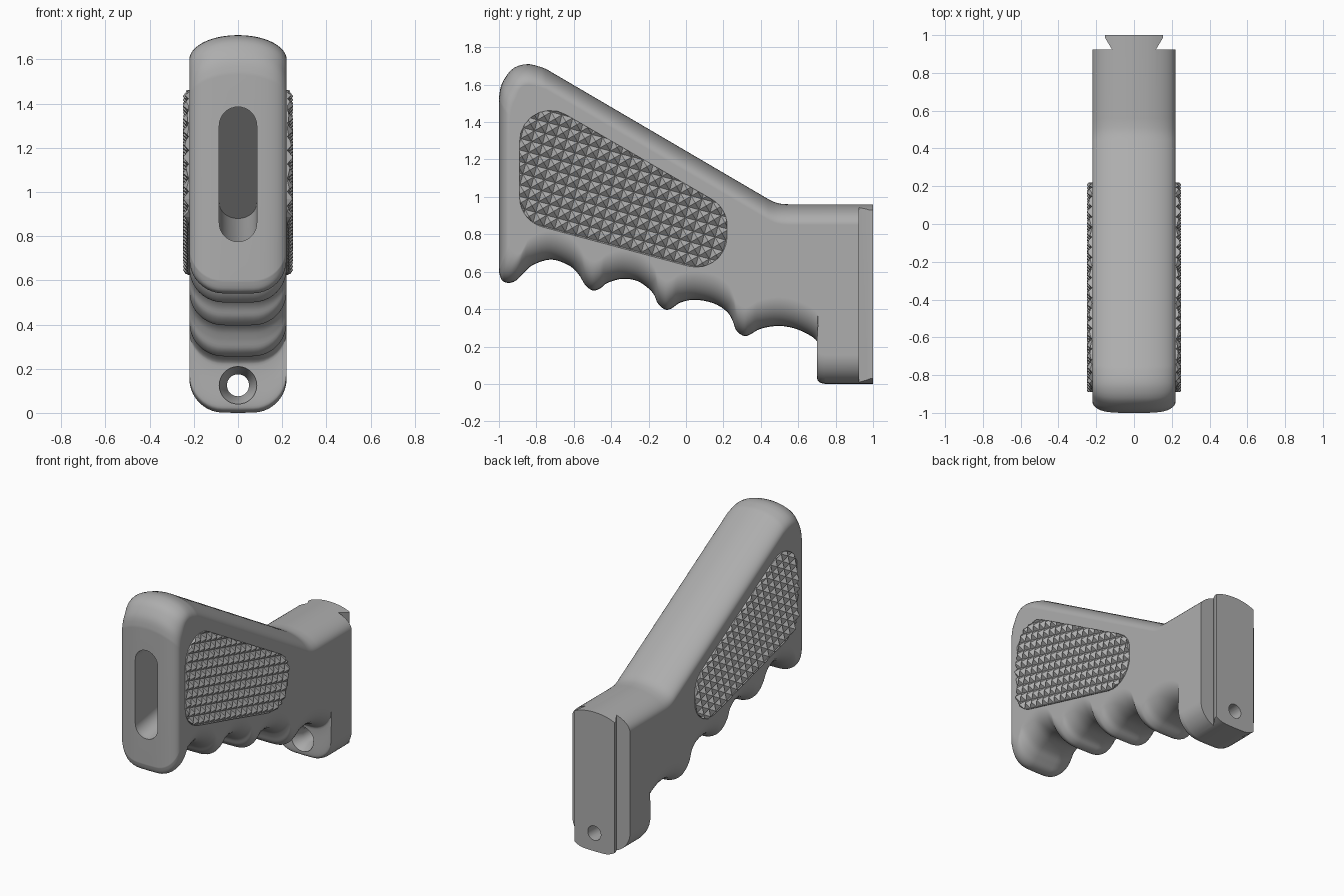
import bpy, bmesh, math
from mathutils import Vector, Matrix

if "Cube" in bpy.data.objects:
    bpy.data.objects.remove(bpy.data.objects["Cube"])

grey = bpy.data.materials.new("plain grey")
grey.diffuse_color = (0.42, 0.42, 0.42, 1)
grey.use_nodes = True
grey.node_tree.nodes["Principled BSDF"].inputs["Base Color"].default_value = grey.diffuse_color
HALF = 0.22


def make_object(name, bm, helper=False):
    bmesh.ops.recalc_face_normals(bm, faces=bm.faces)
    mesh = bpy.data.meshes.new(name)
    bm.to_mesh(mesh)
    bm.free()
    mesh.materials.append(grey)
    ob = bpy.data.objects.new(name, mesh)
    bpy.context.collection.objects.link(ob)
    ob.hide_render = helper
    if helper:
        ob.hide_set(True)
    return ob


def loft(bm, loops):
    """Skin closed loops of equal length and cap both ends."""
    rings = [[bm.verts.new(p) for p in lp] for lp in loops]
    n = len(rings[0])
    for a, b in zip(rings, rings[1:]):
        for i in range(n):
            j = (i + 1) % n
            bm.faces.new((a[i], a[j], b[j], b[i]))
    bm.faces.new(rings[0])
    bm.faces.new(rings[-1])
    return bm


def smooth_path(pts, steps=4):
    out = []
    for i in range(len(pts) - 1):
        p0, p1, p2, p3 = (Vector(pts[min(max(k, 0), len(pts) - 1)]) for k in range(i - 1, i + 3))
        for s in range(steps):
            t = s / steps
            out.append(0.5 * (2 * p1 + (p2 - p0) * t + (2 * p0 - 5 * p1 + 4 * p2 - p3) * t * t
                              + (3 * p1 - p0 - 3 * p2 + p3) * t ** 3))
    return out + [Vector(pts[-1])]


# Body outline: underside with finger grooves, then the top edge
under = smooth_path([
    (0.745, 0), (0.71, 0.012), (0.70, 0.05), (0.705, 0.19), (0.69, 0.24), (0.60, 0.29),
    (0.50, 0.31), (0.40, 0.295), (0.345, 0.265), (0.31, 0.256), (0.27, 0.285), (0.25, 0.335),
    (0.22, 0.385), (0.15, 0.43), (0.05, 0.45), (-0.03, 0.435), (-0.075, 0.405), (-0.11, 0.397),
    (-0.15, 0.43), (-0.17, 0.475), (-0.20, 0.51), (-0.26, 0.55), (-0.34, 0.562), (-0.42, 0.54),
    (-0.46, 0.51), (-0.50, 0.50), (-0.54, 0.53), (-0.57, 0.58), (-0.62, 0.63), (-0.72, 0.665),
    (-0.82, 0.635), (-0.87, 0.59), (-0.91, 0.552), (-0.95, 0.54), (-0.985, 0.555), (-1, 0.60)])
under = [Vector((1, 0))] + under
top = smooth_path([(-1, 1.53), (-0.99, 1.59), (-0.965, 1.64), (-0.92, 1.69), (-0.84, 1.71),
                   (-0.75, 1.685)], 3)
top += smooth_path([(0.44, 0.988), (0.47, 0.973), (0.51, 0.963), (0.56, 0.96)], 2) + [Vector((1, 0.96))]


def section(x):
    """Outline at x, drawn in at the underside, top and front to round the body."""
    u = min(abs(x) / HALF, 1)
    s = max(0, (abs(x) - 0.07) / 0.15)
    lift = 0.15 * (1 - math.sqrt(max(0, 1 - s * s))) + 0.004 * u
    drop = 0.11 * (1 - math.sqrt(1 - u * u))
    pull = 0.06 * (1 - math.sqrt(1 - u ** 4))
    pts = [(p, lift) for p in under] + [(p, -drop) for p in top]
    return [(x, p.x + pull * min(1, max(0, (-0.85 - p.x) / 0.12)), p.y + d) for p, d in pts]


half = [0.035] + [0.07 + 0.15 * math.sin(math.radians(a)) for a in range(0, 91, 9)]
half[-1] = HALF
stations = [-x for x in reversed(half)] + [0] + half
body = make_object("grip_body", loft(bmesh.new(), [section(x) for x in stations]))
cutters = []

# Deep front slot with a sloping back wall
bm = bmesh.new()
r, low, high = 0.085, 0.775, 1.385
slot = []
for k in range(34):
    a = math.pi * (k if k < 17 else k - 1) / 16
    slot.append((r * math.cos(a), (high - r if k < 17 else low + r) + r * math.sin(a)))
back = [(x, 0.88 + (z - low) * (high - 0.88) / (high - low)) for x, z in slot]
loft(bm, [[(x, -1.1, z) for x, z in slot], [(x, -0.97, z) for x, z in slot],
          [(x, -0.35 - (z - 0.88), z) for x, z in back]])
cutters.append(make_object("slot_cutter", bm, True))

# Countersunk screw hole through the foot
bm = bmesh.new()
loft(bm, [[(rad * math.cos(k * math.pi / 16), y, 0.125 + rad * math.sin(k * math.pi / 16))
           for k in range(32)] for y, rad in ((0.55, 0.085), (0.71, 0.085), (0.78, 0.05), (1.1, 0.05))])
cutters.append(make_object("screw_hole_cutter", bm, True))

# Side cuts that leave the rear dovetail rail
for side in (-1, 1):
    shape = [(0.117, 0.925), (0.3, 0.925), (0.3, 1.1), (0.153, 1.1), (0.153, 0.985)]
    bm = loft(bmesh.new(), [[(side * x, y, z) for x, y in shape] for z in (-0.1, 1.1)])
    cutters.append(make_object("rail_cutter", bm, True))

for c in cutters:
    m = body.modifiers.new("cut", "BOOLEAN")
    m.operation, m.solver, m.object = "DIFFERENCE", "EXACT", c
bpy.context.view_layer.objects.active = body
body.select_set(True)
for m in list(body.modifiers):
    bpy.ops.object.modifier_apply(modifier=m.name)
bpy.ops.object.shade_smooth_by_angle(angle=math.radians(32))
w = body.modifiers.new("weighted", "WEIGHTED_NORMAL")
w.keep_sharp = True


def rounded(corners, radius, steps=7):
    """Counter-clockwise convex polygon with rounded corners."""
    out = []
    for i, c in enumerate(corners):
        c = Vector(c)
        a = (Vector(corners[i - 1]) - c).normalized()
        b = (Vector(corners[(i + 1) % len(corners)]) - c).normalized()
        h = a.angle(b) / 2
        mid = c + (a + b).normalized() * radius / math.sin(h)
        p, q = (c + v * radius / math.tan(h) - mid for v in (a, b))
        sweep = math.pi - 2 * h
        for k in range(steps + 1):
            t = sweep * k / steps
            out.append(mid + (p * math.sin(sweep - t) + q * math.sin(t)) / math.sin(sweep))
    return out


# Knurled side pads: a tilted field of pyramids trimmed to a rounded outline
outline = rounded([(-0.89, 0.872), (0.22, 0.574), (0.22, 0.94), (-0.89, 1.584)], 0.165)
PITCH, VALLEY, PEAK = 0.06, 0.223, 0.25
tilt = Matrix.Rotation(math.radians(-15), 2)
for side, name in ((1, "right_knurled_pad"), (-1, "left_knurled_pad")):
    bm = bmesh.new()

    def spot(i, j, x):
        p = tilt @ Vector((i * PITCH, j * PITCH))
        return bm.verts.new((x, p.x - 0.335, p.y + 1.04))

    N = 14
    grid = [[spot(i, j, VALLEY) for j in range(-N, N + 1)] for i in range(-N, N + 1)]
    for i in range(2 * N):
        for j in range(2 * N):
            tip = spot(i - N + 0.5, j - N + 0.5, PEAK)
            ring = [grid[i][j], grid[i + 1][j], grid[i + 1][j + 1], grid[i][j + 1]]
            for k in range(4):
                bm.faces.new((ring[k], ring[(k + 1) % 4], tip))
    for a, b in zip(outline, outline[1:] + outline[:1]):
        d = b - a
        bmesh.ops.bisect_plane(bm, geom=bm.verts[:] + bm.edges[:] + bm.faces[:], dist=1e-6,
                               plane_co=(0, a.x, a.y), plane_no=(0, d.y, -d.x), clear_outer=True)
    rim = [e for e in bm.edges if e.is_boundary]
    wall = bmesh.ops.extrude_edge_only(bm, edges=rim)["geom"]
    for v in wall:
        if isinstance(v, bmesh.types.BMVert):
            v.co.x = 0.20
    bmesh.ops.scale(bm, vec=(side, 1, 1), verts=bm.verts)
    make_object(name, bm)
